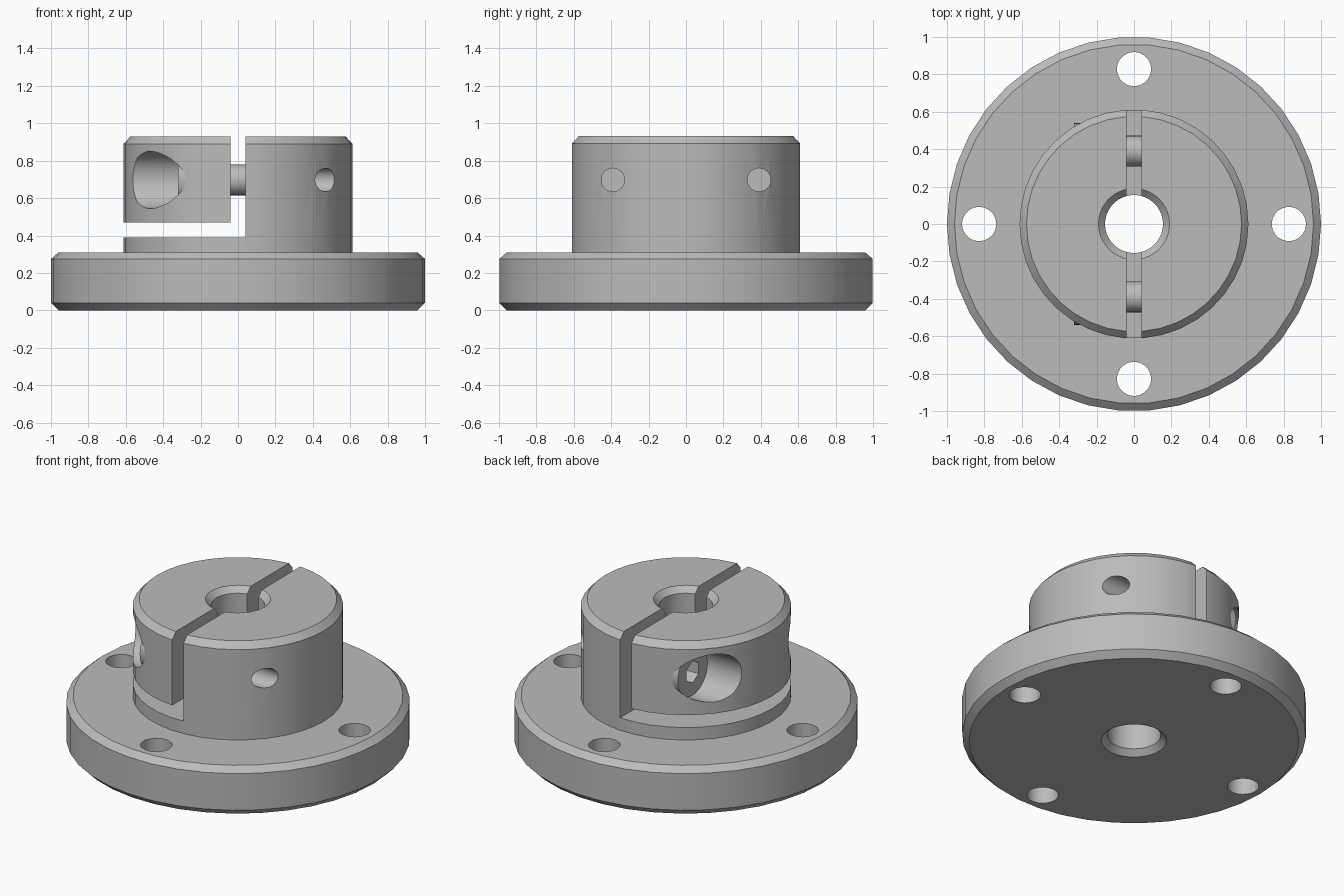
import bpy, bmesh, math
from mathutils import Matrix, Vector

cube = bpy.data.objects.get("Cube")
if cube:
    bpy.data.objects.remove(cube, do_unlink=True)

steel = bpy.data.materials.new("grey_steel")
steel.use_nodes = True
GREY = (0.5, 0.5, 0.5, 1)
steel.diffuse_color = GREY
steel.node_tree.nodes["Principled BSDF"].inputs["Base Color"].default_value = GREY

SIDES = 38
SCREW_Y, SCREW_Z = 0.39, 0.697
GAP = 0.04            # half width of the clamping slot
STEP_Z, CLAMP_Z = 0.39, 0.47


def add_object(name, bm):
    bmesh.ops.recalc_face_normals(bm, faces=bm.faces)
    mesh = bpy.data.meshes.new(name)
    bm.to_mesh(mesh)
    bm.free()
    mesh.materials.append(steel)
    obj = bpy.data.objects.new(name, mesh)
    bpy.context.collection.objects.link(obj)
    return obj


def lathe(name, profile):
    """Revolve a closed (radius, z) outline round the z axis."""
    bm = bmesh.new()
    rings = []
    for i in range(SIDES):
        a = 2 * math.pi * i / SIDES
        rings.append([bm.verts.new((r * math.cos(a), r * math.sin(a), z)) for r, z in profile])
    n = len(profile)
    for i in range(SIDES):
        a, b = rings[i], rings[(i + 1) % SIDES]
        for j in range(n):
            k = (j + 1) % n
            bm.faces.new((a[j], b[j], b[k], a[k]))
    return add_object(name, bm)


def rod(name, start, end, radius, sides=24):
    """Cylinder between two points."""
    start, end = Vector(start), Vector(end)
    axis = end - start
    turn = axis.to_track_quat('Z', 'Y').to_matrix().to_4x4()
    bm = bmesh.new()
    bmesh.ops.create_cone(bm, cap_ends=True, segments=sides, radius1=radius, radius2=radius,
                          depth=axis.length, matrix=Matrix.Translation((start + end) / 2) @ turn)
    return add_object(name, bm)


def box(name, low, high):
    low, high = Vector(low), Vector(high)
    bm = bmesh.new()
    bmesh.ops.create_cube(bm, size=1, matrix=Matrix.Translation((low + high) / 2)
                          @ Matrix.Diagonal((*(high - low), 1)))
    return add_object(name, bm)


def cut(obj, cutters):
    """Subtract the cutters, bake the result and drop the cutters."""
    for c in cutters:
        c.hide_render = True
        mod = obj.modifiers.new("cut", 'BOOLEAN')
        mod.operation, mod.solver, mod.object = 'DIFFERENCE', 'EXACT', c
    graph = bpy.context.evaluated_depsgraph_get()
    baked = bpy.data.meshes.new_from_object(obj.evaluated_get(graph))
    obj.modifiers.clear()
    obj.data = baked
    for c in cutters:
        bpy.data.objects.remove(c, do_unlink=True)


def screw_rod(name, side, x0, x1, radius, sides=24):
    y = side * SCREW_Y
    return rod(name, (x0, y, SCREW_Z), (x1, y, SCREW_Z), radius, sides)


# Flange with the fixed half of the hub
flange_hub = lathe("flange_hub", [
    (0.19, 0), (0.96, 0), (1, 0.04), (1, 0.275), (0.96, 0.31), (0.612, 0.31),
    (0.612, 0.89), (0.575, 0.93), (0.19, 0.93), (0.155, 0.895), (0.155, 0.035)])
cutters = [box("clamp_space", (-0.8, -0.8, STEP_Z), (GAP, 0.8, 1.2))]
for i in range(4):
    a = i * math.pi / 2
    x, y = 0.828 * math.cos(a), 0.828 * math.sin(a)
    cutters.append(rod("bolt_hole", (x, y, -0.2), (x, y, 0.5), 0.092, 20))
for side in (-1, 1):
    cutters.append(screw_rod("thread_hole", side, 0.2, 0.9, 0.0625))
cut(flange_hub, cutters)

# Loose clamp half, floating above the step
clamp = lathe("clamp_half", [
    (0.155, CLAMP_Z), (0.612, CLAMP_Z), (0.612, 0.89), (0.575, 0.93),
    (0.19, 0.93), (0.155, 0.895)])
cutters = [box("slot_space", (-GAP, -0.8, 0.3), (0.8, 0.8, 1.2))]
for side in (-1, 1):
    cutters.append(screw_rod("counterbore", side, -0.9, -0.18, 0.153, 32))
cut(clamp, cutters)

# Socket-head clamping screws
parts = [flange_hub, clamp]
for side, label in ((-1, "front"), (1, "back")):
    head = screw_rod(label + "_screw_head", side, -0.32, -0.175, 0.15, 32)
    cut(head, [screw_rod("hex_socket", side, -0.5, -0.23, 0.07, 6)])
    parts += [head, screw_rod(label + "_screw_shank", side, -0.18, 0.28, 0.083)]

# Smooth round walls, crisp edges
for obj in parts:
    obj.data.shade_smooth()
    obj.data.set_sharp_from_angle(angle=math.radians(30))
